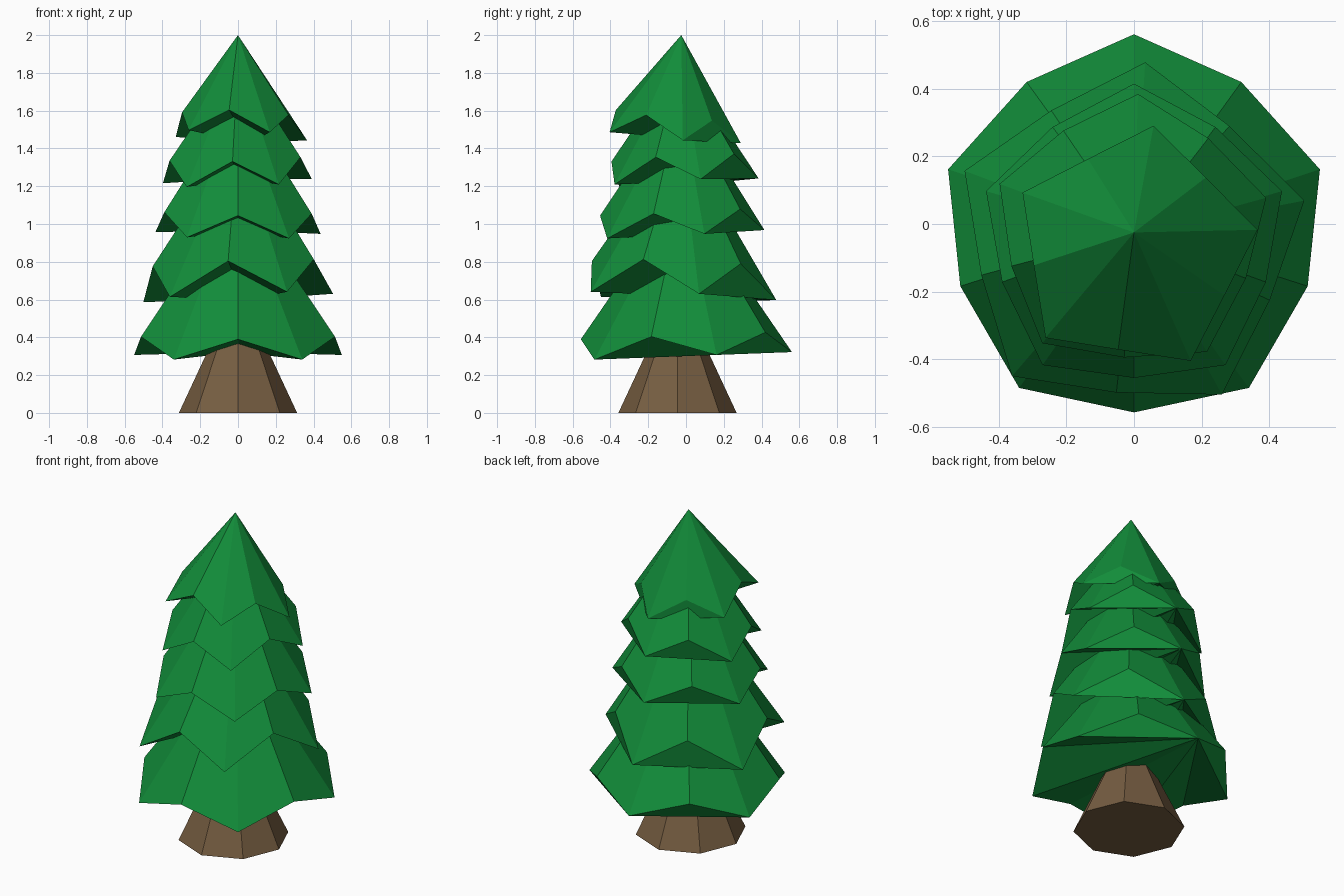
import bpy
import bmesh
from math import sin, cos, pi, radians
from mathutils import Vector

default_cube = bpy.data.objects.get("Cube")
if default_cube:
    bpy.data.objects.remove(default_cube, do_unlink=True)


def make_material(name, colour):
    mat = bpy.data.materials.new(name)
    mat.use_nodes = True
    mat.diffuse_color = (*colour, 1)
    mat.node_tree.nodes["Principled BSDF"].inputs["Base Color"].default_value = (*colour, 1)
    return mat


def finish(bm, name, mat):
    """Turn a bmesh into a flat shaded object."""
    bmesh.ops.recalc_face_normals(bm, faces=bm.faces)
    mesh = bpy.data.meshes.new(name)
    bm.to_mesh(mesh)
    bm.free()
    mesh.materials.append(mat)
    obj = bpy.data.objects.new(name, mesh)
    bpy.context.collection.objects.link(obj)
    return obj


def make_tier(name, mat, centre, tip_radius, notch_radius, turn,
              tip_height, notch_height, tilt, apex):
    """Ten sided cone whose rim alternates between low tips and high notches."""
    bm = bmesh.new()
    rim = []
    for i in range(10):
        is_tip = i % 2 == 0
        radius = tip_radius if is_tip else notch_radius
        angle = pi / 2 + radians(turn) + i * pi / 5
        dx, dy = radius * cos(angle), radius * sin(angle)
        height = tip_height if is_tip else notch_height
        rim.append(bm.verts.new((centre[0] + dx, centre[1] + dy,
                                 height + dx * tilt[0] + dy * tilt[1])))
    top = bm.verts.new(apex)
    # sloping sides
    for i, vert in enumerate(rim):
        bm.faces.new((vert, rim[(i + 1) % len(rim)], top))
    # underside fanned from the rear tip
    for a, b in zip(rim[1:-1], rim[2:]):
        bm.faces.new((rim[0], b, a))
    return finish(bm, name, mat)


leaf_green = make_material("leaf green", (0.006, 0.265, 0.042))
bark_brown = make_material("bark brown", (0.18, 0.11, 0.053))

# Trunk: tapered octagon
bm = bmesh.new()
bmesh.ops.create_cone(bm, cap_ends=True, segments=8, radius1=0.313, radius2=0.08, depth=0.5)
bmesh.ops.translate(bm, vec=Vector((0, -0.045, 0.25)), verts=bm.verts)
finish(bm, "trunk", bark_brown)

# Foliage tiers from the ground up
make_tier("lowest_branches", leaf_green, (0, -0.017), 0.578, 0.54, 0,
          0.30, 0.41, (0, 0.038), (0, -0.02, 1.17))
make_tier("lower_branches", leaf_green, (-0.013, -0.05), 0.53, 0.45, -5,
          0.614, 0.79, (0.04, -0.035), (0, -0.03, 1.47))
make_tier("middle_branches", leaf_green, (0, -0.045), 0.46, 0.41, 0,
          0.945, 1.065, (-0.01, 0.05), (0, -0.03, 1.68))
make_tier("upper_branches", leaf_green, (-0.01, -0.03), 0.415, 0.365, -3,
          1.22, 1.35, (0.03, 0.05), (0, -0.03, 1.87))
make_tier("treetop", leaf_green, (0, -0.075), 0.37, 0.30, -9,
          1.463, 1.575, (-0.04, -0.09), (0, -0.025, 2))
